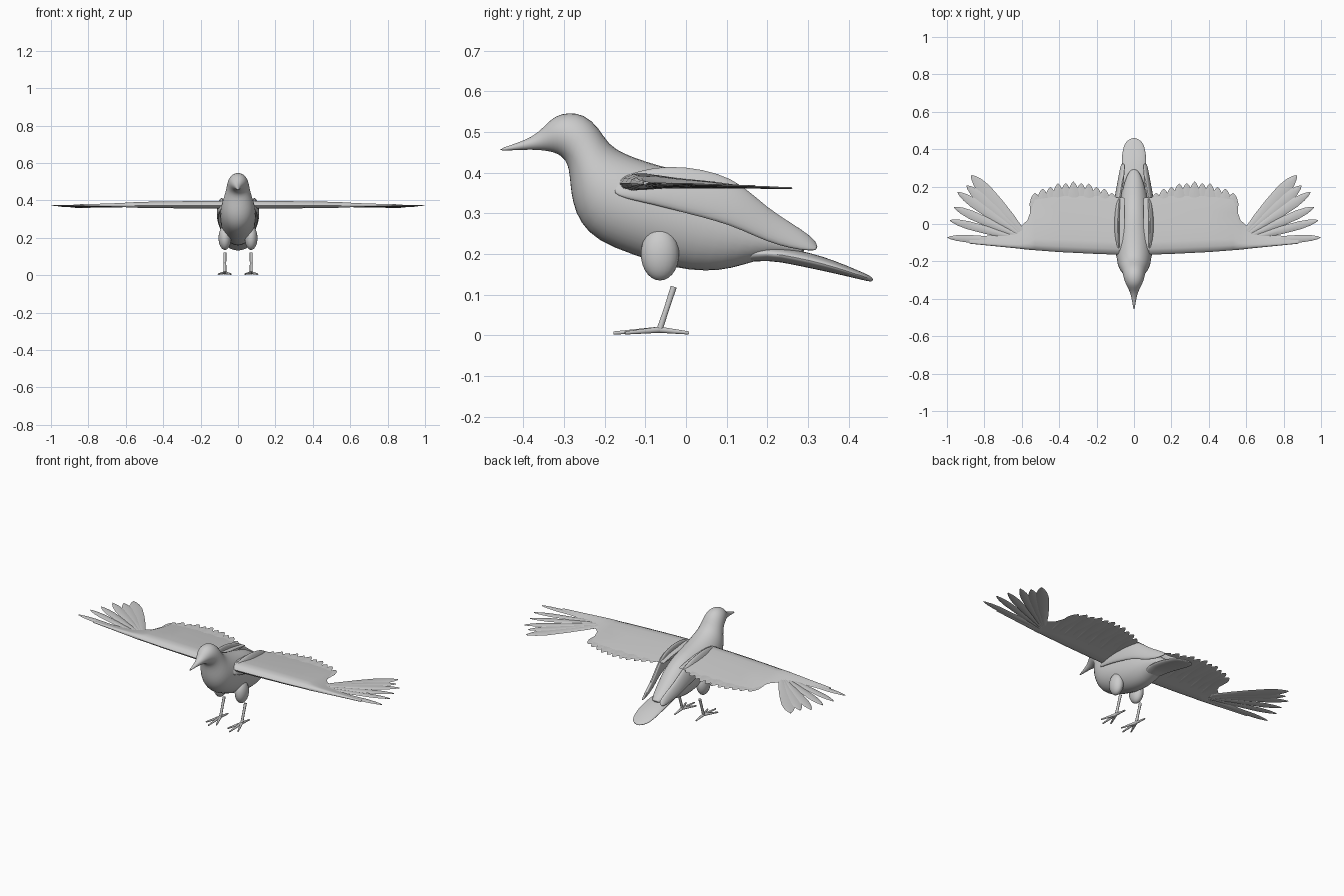
import bpy, bmesh, math
from mathutils import Vector

cube = bpy.data.objects.get("Cube")
if cube:
    bpy.data.objects.remove(cube)

grey = bpy.data.materials.new("plain grey")
grey.use_nodes = True
grey.diffuse_color = (0.6, 0.6, 0.6, 1)
grey.node_tree.nodes["Principled BSDF"].inputs["Base Color"].default_value = (0.6, 0.6, 0.6, 1)


def finish(name, bm, angle=60, subdiv=0):
    bmesh.ops.recalc_face_normals(bm, faces=bm.faces[:])
    mesh = bpy.data.meshes.new(name)
    bm.to_mesh(mesh)
    bm.free()
    mesh.materials.append(grey)
    ob = bpy.data.objects.new(name, mesh)
    bpy.context.collection.objects.link(ob)
    bpy.ops.object.select_all(action='DESELECT')
    ob.select_set(True)
    bpy.context.view_layer.objects.active = ob
    bpy.ops.object.shade_smooth_by_angle(angle=math.radians(angle))
    if subdiv:
        mod = ob.modifiers.new("smooth", 'SUBSURF')
        mod.levels = mod.render_levels = subdiv
    return ob


def loft(bm, rings):
    """Skin a list of closed rings and cap both ends."""
    loops = [[bm.verts.new(p) for p in ring] for ring in rings]
    n = len(loops[0])
    for a, b in zip(loops, loops[1:]):
        for i in range(n):
            j = (i + 1) % n
            bm.faces.new((a[i], a[j], b[j], b[i]))
    bm.faces.new(loops[0])
    bm.faces.new(loops[-1])


def oval(top, bottom, across, n=16):
    """Elliptical ring through a top and bottom point with a half width vector."""
    top, bottom = Vector(top), Vector(bottom)
    mid, up = (top + bottom) / 2, (top - bottom) / 2
    return [mid + up * math.cos(a) + Vector(across) * math.sin(a)
            for a in (math.tau * i / n for i in range(n))]


def tube(bm, points, radii, n=10):
    rings = []
    for i, (p, r) in enumerate(zip(points, radii)):
        d = Vector(points[min(i + 1, len(points) - 1)]) - Vector(points[max(i - 1, 0)])
        q = d.to_track_quat('Z', 'Y')
        rings.append([Vector(p) + q @ Vector((r * math.cos(a), r * math.sin(a), 0))
                      for a in (math.tau * k / n for k in range(n))])
    loft(bm, rings)


def feather(bm, root, tip, width, thick=0.007):
    """Slim pointed blade, lens shaped across."""
    root, tip = Vector(root), Vector(tip)
    d = tip - root
    side = Vector((-d.y, d.x, 0)).normalized()
    rings = []
    for t, w in ((0, .35), (.25, .75), (.5, .95), (.75, 1), (.88, .75), (.96, .4), (1, .06)):
        c, h = root + d * t, Vector((0, 0, thick / 2 * (1 - .6 * t)))
        rings.append(oval(c + h, c - h, side * width * w, 8))
    loft(bm, rings)


# Head, beak and body: top y, top z, bottom y, bottom z, half width
BODY = [(-.46, .459, -.46, .453, .003), (-.40, .478, -.40, .457, .012),
        (-.365, .497, -.36, .456, .022), (-.34, .525, -.335, .452, .036),
        (-.32, .541, -.315, .446, .046), (-.29, .550, -.297, .432, .055),
        (-.25, .545, -.288, .41, .060), (-.215, .515, -.285, .37, .066),
        (-.19, .470, -.28, .325, .080), (-.15, .448, -.262, .275, .092),
        (-.10, .430, -.22, .23, .098), (-.03, .41, -.13, .195, .098),
        (.05, .395, -.03, .162, .092), (.12, .36, .05, .155, .084),
        (.17, .32, .11, .162, .073), (.22, .275, .17, .183, .06),
        (.27, .235, .23, .195, .042), (.30, .21, .28, .195, .02)]
bm = bmesh.new()
loft(bm, [oval((0, a, b), (0, c, d), (w, 0, 0)) for a, b, c, d, w in BODY])
finish("body", bm, subdiv=1)

# Tail: y, top z, bottom z, half width
TAIL = [(.13, .215, .175, .045), (.2, .222, .187, .062), (.27, .212, .172, .067),
        (.34, .194, .158, .068), (.40, .170, .144, .062), (.435, .155, .136, .048),
        (.452, .147, .132, .028), (.46, .141, .133, .006)]
bm = bmesh.new()
loft(bm, [oval((0, y, a), (0, y, b), (w, 0, 0)) for y, a, b, w in TAIL])
finish("tail", bm, subdiv=1)

# Folded shell on each flank: y, top z, bottom z, x, half thickness
SHELL = [(-.18, .375, .35, .085, .004), (-.15, .395, .335, .09, .012),
         (-.08, .417, .32, .096, .015), (0, .418, .298, .098, .016),
         (.08, .402, .278, .095, .016), (.14, .372, .256, .088, .016),
         (.20, .315, .228, .077, .015), (.26, .277, .212, .068, .013),
         (.305, .247, .207, .062, .010), (.324, .225, .210, .059, .004)]

# Arm of the wing: x, leading y, trailing y, thickness
ARM = [(.05, -.165, .14, .04), (.2, -.16, .15, .038), (.4, -.15, .15, .034),
       (.53, -.14, .13, .03), (.57, -.137, .02, .026), (.63, -.13, -.035, .02),
       (.75, -.118, -.06, .013), (.88, -.105, -.07, .008)]
FOIL = [(0, 0), (.03, .35), (.1, .6), (.22, .6), (.45, .35), (.75, .1), (1, -.22),
        (.75, -.25), (.45, -.28), (.22, -.4), (.1, -.45), (.03, -.3)]
TIPS = [(.87, .26, .036), (.895, .205, .03), (.943, .17, .026),
        (.962, .09, .024), (.985, .02, .022), (.998, -.072, .02)]

for s, label in ((1, "left"), (-1, "right")):
    bm = bmesh.new()
    loft(bm, [oval((s * (x - .01), y, a), (s * (x + .008), y, b), (s * t, 0, 0), 12)
              for y, a, b, x, t in SHELL])
    finish(label + "_folded_shell", bm, subdiv=1)

    bm = bmesh.new()
    loft(bm, [[(s * x, le + (te - le) * u, .374 + v * th) for u, v in FOIL]
              for x, le, te, th in ARM])
    finish(label + "_wing_arm", bm)

    # Short feathers forming the scalloped rear edge
    bm = bmesh.new()
    for i in range(11):
        x = .115 + .041 * i
        tip = .165 + .055 * math.sin(math.pi * i / 10) + .006 * (i % 2)
        z = .365 + .002 * (i % 2)
        feather(bm, (s * x, -.05, z), (s * (x + .004), tip, z - .002), .03)
    finish(label + "_rear_feathers", bm)

    # Long feathers fanning from the wrist
    bm = bmesh.new()
    for i, (x, y, w) in enumerate(TIPS):
        feather(bm, (s * .59, -.05 - .009 * i, .37),
                (s * x, y, .362 + .0025 * i), w, .012)
    finish(label + "_tip_feathers", bm)

    # Thigh
    bm = bmesh.new()
    bmesh.ops.create_uvsphere(bm, u_segments=20, v_segments=14, radius=1)
    for v in bm.verts:
        v.co = Vector((s * .07 + v.co.x * .034, -.064 + v.co.y * .047, .2 + v.co.z * .065))
    finish(label + "_thigh", bm)

    # Shank and toes
    ankle = (s * .07, -.065, .014)
    bm = bmesh.new()
    tube(bm, [(s * .07, -.03, .12), (s * .07, -.048, .065), ankle], [.008, .007, .008])
    finish(label + "_shank", bm)
    bm = bmesh.new()
    for dx, y in ((0, -.178), (-.033, -.15), (.035, -.15), (0, .007)):
        end = Vector((s * (.07 + dx), y, .006))
        tube(bm, [ankle, Vector(ankle).lerp(end, .5), end], [.008, .006, .004])
    finish(label + "_toes", bm)
